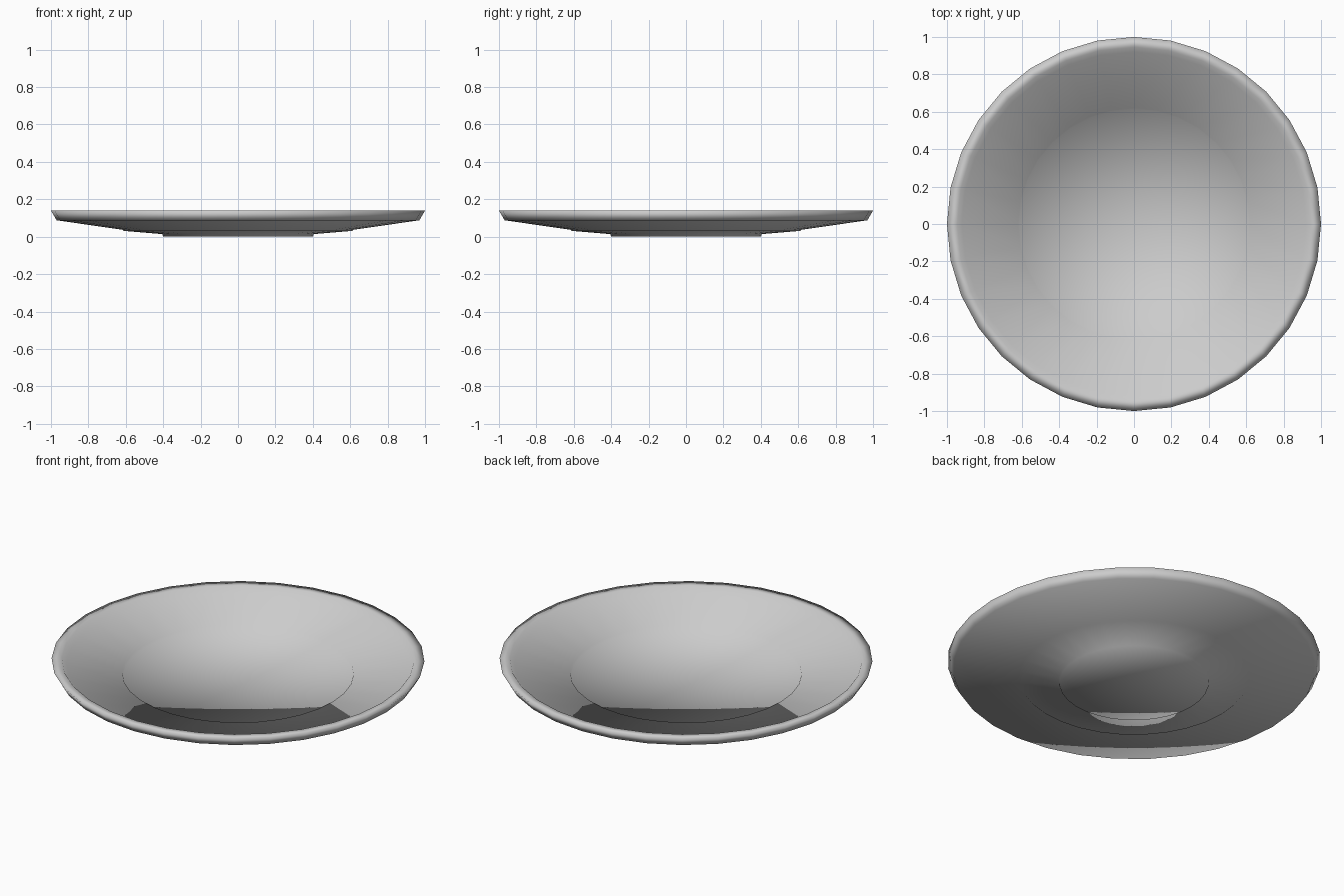
import bpy, bmesh
from math import cos, sin, pi

if "Cube" in bpy.data.objects:
    bpy.data.objects.remove(bpy.data.objects["Cube"])

SEGMENTS = 32

# Closed plate section (radius, height): underside centre, round the rim, to upper centre
PROFILE = [
    (0, 0), (0.40, 0), (0.405, 0.014),        # base disc and foot step
    (0.61, 0.031), (0.617, 0.037),            # small step under the well
    (0.97, 0.088), (1.0, 0.14),               # outer slope and flared rim
    (0.945, 0.14), (0.92, 0.108),             # rim top and inner lip
    (0.62, 0.058), (0.615, 0.045), (0, 0.045) # inner slope, step and floor
]


def lathe(name, profile, n):
    bm = bmesh.new()
    rings = []
    for r, z in profile:
        count = n if r > 0 else 1
        rings.append([bm.verts.new((r * cos(2 * pi * i / n), r * sin(2 * pi * i / n), z))
                      for i in range(count)])
    for a, b in zip(rings, rings[1:]):
        for i in range(n):
            j = (i + 1) % n
            if len(a) == 1:
                bm.faces.new((a[0], b[i], b[j]))
            elif len(b) == 1:
                bm.faces.new((a[i], a[j], b[0]))
            else:
                bm.faces.new((a[i], a[j], b[j], b[i]))
    bmesh.ops.recalc_face_normals(bm, faces=bm.faces)
    for f in bm.faces:
        f.smooth = True
    mesh = bpy.data.meshes.new(name)
    bm.to_mesh(mesh)
    bm.free()
    obj = bpy.data.objects.new(name, mesh)
    bpy.context.collection.objects.link(obj)
    return obj


# Plate
lathe("plate", PROFILE, SEGMENTS)
